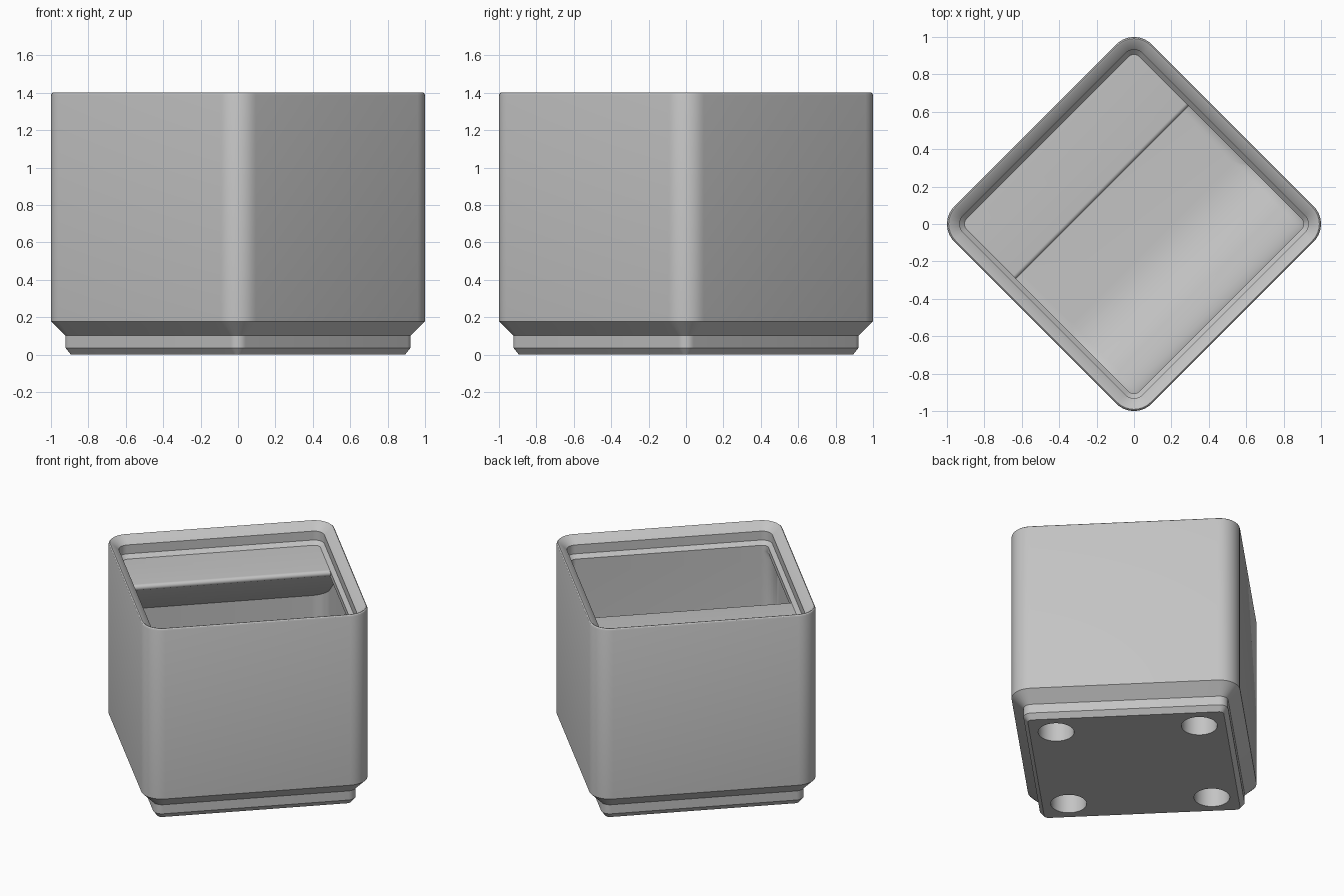
import bpy, bmesh
from math import sin, cos, pi, sqrt, radians
from mathutils import Matrix

if "Cube" in bpy.data.objects:
    bpy.data.objects.remove(bpy.data.objects["Cube"])

HALF, RADIUS = 0.7466, 0.135      # half width and corner radius of the body
LIP, WALL = 0.0936, 0.034         # insets of the lip opening and inner wall
FLOOR, SCOOP, FILLET = 0.252, 0.504, 0.1
TURN = Matrix.Rotation(radians(45), 4, "Z")

grey = bpy.data.materials.new("light grey plastic")
grey.use_nodes = True
colour = (0.55, 0.55, 0.55, 1)
grey.diffuse_color = colour
grey.node_tree.nodes["Principled BSDF"].inputs["Base Color"].default_value = colour


def finish(bm, name):
    bmesh.ops.recalc_face_normals(bm, faces=bm.faces)
    bm.transform(TURN)
    mesh = bpy.data.meshes.new(name)
    bm.to_mesh(mesh)
    bm.free()
    mesh.materials.append(grey)
    obj = bpy.data.objects.new(name, mesh)
    bpy.context.collection.objects.link(obj)
    return obj


def smooth(obj):
    bpy.ops.object.select_all(action="DESELECT")
    obj.select_set(True)
    bpy.context.view_layer.objects.active = obj
    bpy.ops.object.shade_smooth_by_angle(angle=radians(30))


def ring(bm, inset, z, front=None, segments=8):
    """Rounded square; front optionally gives the inset of the -y side."""
    side = HALF - inset
    low = -side if front is None else front - HALF
    r = max(RADIUS - inset, 0.02)
    corners = ((side, side), (-side, side), (-side, low), (side, low))
    verts = []
    for i, (x, y) in enumerate(corners):
        cx = x - r if x > 0 else x + r
        cy = y - r if i < 2 else y + r
        for k in range(segments + 1):
            a = (i + k / segments) * pi / 2
            verts.append(bm.verts.new((cx + r * cos(a), cy + r * sin(a), z)))
    return verts


# Bin: foot, outer wall, stacking lip and cavity as one continuous loft
bm = bmesh.new()
shell = [(0.106, 0), (0.0774, 0.036), (0.0774, 0.101), (0, 0.178), (0, 1.386),
         (0.003, 1.395), (0.009, 1.4), (0.017, 1.398), (0.068, 1.349),
         (0.068, 1.285), (LIP, 1.259), (LIP, 1.216)]
rings = [ring(bm, inset, z) for inset, z in shell]
rings.append(ring(bm, WALL, 1.156, LIP))

# Curved scoop at the front, small floor fillet on the other sides
STEPS = 18
for i in range(STEPS + 1):
    a = pi / 2 * (1 - i / STEPS)
    h = SCOOP * (1 - cos(a))
    d = max(FILLET - h, 0)
    inset = WALL + FILLET - sqrt(FILLET ** 2 - d ** 2)
    rings.append(ring(bm, inset, FLOOR + h, LIP + SCOOP * (1 - sin(a))))

for lower, upper in zip(rings, rings[1:]):
    n = len(lower)
    for i in range(n):
        j = (i + 1) % n
        bm.faces.new((lower[i], lower[j], upper[j], upper[i]))
bm.faces.new(rings[0])
bm.faces.new(rings[-1])
body = finish(bm, "bin_body")

# Four round sockets in the underside
bm = bmesh.new()
for x in (-0.468, 0.468):
    for y in (-0.468, 0.468):
        bmesh.ops.create_cone(bm, cap_ends=True, segments=40, radius1=0.117,
                              radius2=0.117, depth=0.4,
                              matrix=Matrix.Translation((x, y, 0)))
cutter = finish(bm, "socket_cutter")
cutter.hide_render = True
cut = body.modifiers.new("sockets", "BOOLEAN")
cut.operation = "DIFFERENCE"
cut.solver = "EXACT"
cut.object = cutter
bpy.context.view_layer.objects.active = body
bpy.ops.object.modifier_apply(modifier=cut.name)
bpy.data.objects.remove(cutter)
smooth(body)

# Label shelf along the back: flat top, rounded front edge, sloped underside
bm = bmesh.new()
BACK, EDGE, TOP, R = 0.72, 0.239, 1.259, 0.022
profile = [(BACK, TOP)]
for k in range(9):
    a = pi / 2 + k / 8 * radians(126)
    profile.append((EDGE + R + R * cos(a), TOP - R + R * sin(a)))
profile.append((BACK, 0.865))
face = bm.faces.new([bm.verts.new((-BACK, y, z)) for y, z in profile])
new = bmesh.ops.extrude_face_region(bm, geom=[face])["geom"]
bmesh.ops.translate(bm, vec=(2 * BACK, 0, 0),
                    verts=[v for v in new if isinstance(v, bmesh.types.BMVert)])
corner_edges = [e for e in bm.edges
                if all(v.co.y > BACK - 0.01 for v in e.verts)
                and abs(e.verts[0].co.x - e.verts[1].co.x) < 0.01]
bmesh.ops.bevel(bm, geom=corner_edges, offset=0.11, segments=5, profile=0.5,
                affect="EDGES")
shelf = finish(bm, "label_shelf")
smooth(shelf)
